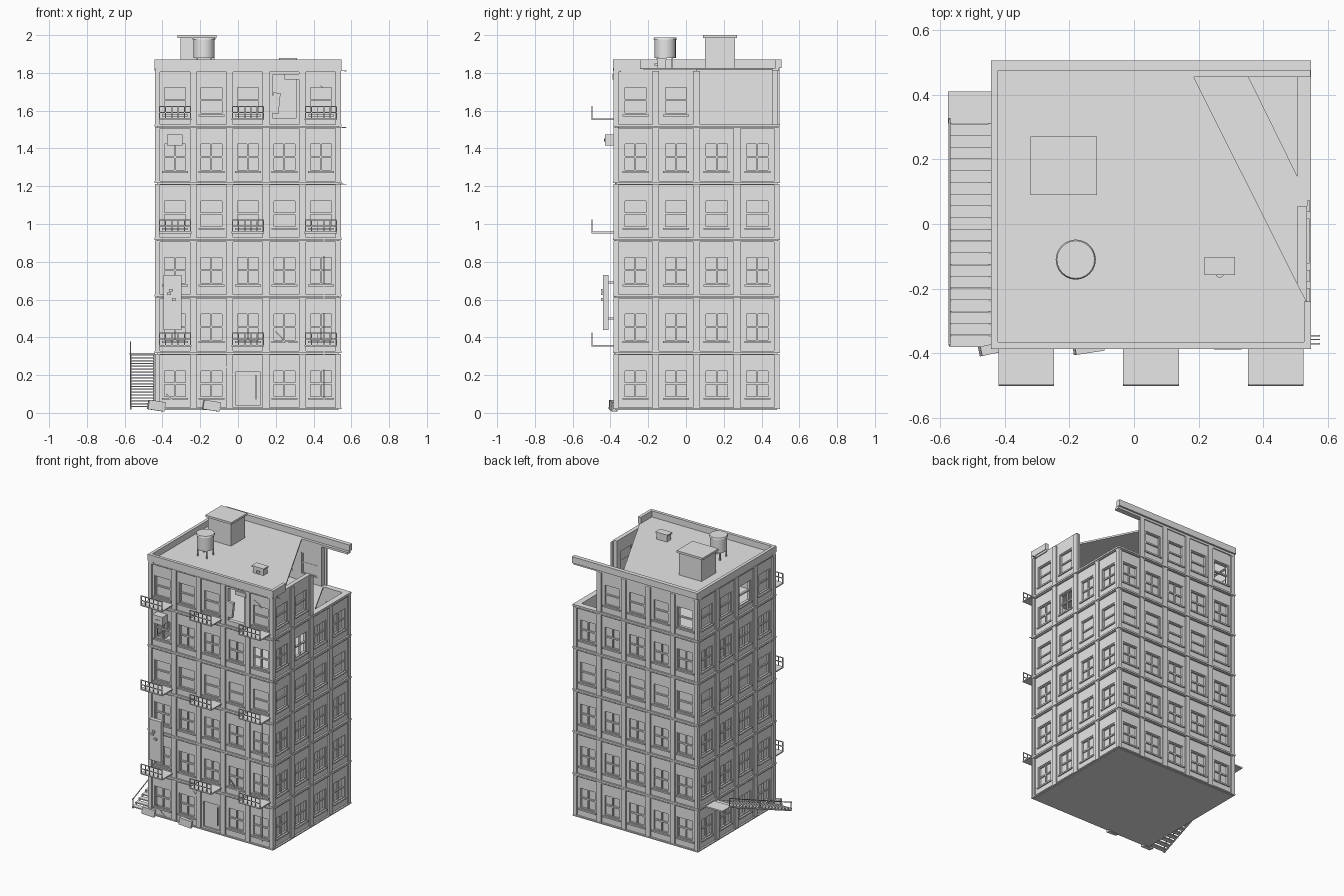
import bpy, bmesh, math
from mathutils import Matrix, Vector

if "Cube" in bpy.data.objects:
    bpy.data.objects.remove(bpy.data.objects["Cube"])

grey = bpy.data.materials.new("concrete_grey")
grey.use_nodes = True
grey.diffuse_color = (0.8, 0.8, 0.8, 1)
grey.node_tree.nodes["Principled BSDF"].inputs["Base Color"].default_value = (0.8, 0.8, 0.8, 1)

X0, X1, Y0, Y1 = -0.43, 0.535, -0.375, 0.485   # outer wall planes
BASE, STOREY, FLOORS, THICK = 0.02, 0.3, 6, 0.03
ROOF = BASE + STOREY * FLOORS
I = Matrix.Identity(4)
parts = {}


def part(name):
    return parts.setdefault(name, bmesh.new())


def box(name, x, y, z, m=I):
    """Box from three (low, high) ranges, placed by matrix m."""
    centre = Vector([(a + b) / 2 for a, b in (x, y, z)])
    size = [b - a for a, b in (x, y, z)]
    bmesh.ops.create_cube(part(name), size=1,
                          matrix=m @ Matrix.Translation(centre) @ Matrix.Diagonal((*size, 1)))


def bar(name, a, b, w=0.005):
    """Square bar between two points."""
    a, b = Vector(a), Vector(b)
    d = b - a
    m = Matrix.Translation((a + b) / 2) @ d.to_track_quat('Z', 'Y').to_matrix().to_4x4()
    box(name, (-w / 2, w / 2), (-w / 2, w / 2), (-d.length / 2, d.length / 2), m)


def slab(name, points, top, t=0.012):
    """Flat polygon slab with its upper face at top."""
    bm = part(name)
    face = bm.faces.new([bm.verts.new((x, y, top)) for x, y in points])
    ext = bmesh.ops.extrude_face_region(bm, geom=[face])
    for v in ext["geom"]:
        if isinstance(v, bmesh.types.BMVert):
            v.co.z -= t


def cylinder(name, centre, r1, r2, h, sides=24):
    bmesh.ops.create_cone(part(name), cap_ends=True, segments=sides, radius1=r1, radius2=r2,
                          depth=h, matrix=Matrix.Translation(centre))


def wall_frame(x, y, turn):
    return Matrix.Translation((x, y, 0)) @ Matrix.Rotation(math.radians(turn), 4, 'Z')


# Each wall: frame (u along wall, +y inward), length, bays, missing top bays, open windows (storey, bay)
LX, LY = X1 - X0, Y1 - Y0
walls = [
    ("front", wall_frame(X0, Y0, 0), LX, 5, (), {(4, 0), (4, 4)}),
    ("left", wall_frame(X1, Y0, 90), LY, 4, (2, 3), {(4, 1)}),
    ("back", wall_frame(X1, Y1, 180), LX, 5, (0,), {(5, 4)}),
    ("right", wall_frame(X0, Y1, 270), LY, 4, (), {(5, 2)}),
]


def window(side, m, c, hw, z0, z1, storey, is_open):
    """Recessed frame, sashes and pane."""
    f, name = 0.007, side + "_window_frames"
    mid = (z0 + z1) / 2
    box(name, (c - hw, c - hw + f), (0.004, 0.024), (z0, z1), m)
    box(name, (c + hw - f, c + hw), (0.004, 0.024), (z0, z1), m)
    for z in (z0, z1 - f):
        box(name, (c - hw, c + hw), (0.004, 0.024), (z, z + f), m)
    box(name, (c - hw, c + hw), (0.008, 0.022), (mid - 0.005, mid + 0.005), m)
    if storey not in (3, 5):
        box(name, (c - 0.004, c + 0.004), (0.008, 0.022), (z0, z1), m)
    box(side + "_window_sills", (c - hw - 0.006, c + hw + 0.006), (-0.008, 0.01),
        (z0 - 0.01, z0), m)
    if not is_open:
        box(side + "_window_panes", (c - hw, c + hw), (0.017, 0.02), (z0, z1), m)


# Walls, storey by storey and bay by bay
for side, m, length, bays, missing, opened in walls:
    w = length / bays
    for s in range(FLOORS):
        z0 = BASE + s * STOREY
        z1 = z0 + STOREY
        gone = missing if s == FLOORS - 1 else ()
        box(side + "_floor_bands", (-0.012, length + 0.012), (-0.012, THICK), (z0 - 0.004 * (s > 0), z0 + 0.008), m)
        if not gone:
            box(side + "_floor_bands", (-0.01, length + 0.01), (-0.01, THICK), (z1 - 0.014, z1 - 0.007), m)
        for b in range(bays):
            if b in gone:
                continue
            u0, u1, c = b * w, (b + 1) * w, (b + 0.5) * w
            hw, low, high = 0.063, z0 + 0.06, z0 + 0.21
            broken = side == "front" and (s, b) == (5, 3)
            door = side == "front" and (s, b) == (0, 2)
            if broken:
                low, high = z0 + 0.04, z0 + 0.27
            if door:
                low, high = z0 + 0.02, z0 + 0.2
            name = side + "_wall"
            box(name, (u0, c - hw), (0, THICK), (z0, z1), m)
            box(name, (c + hw, u1), (0, THICK), (z0, z1), m)
            box(name, (c - hw, c + hw), (0, THICK), (z0, low), m)
            box(name, (c - hw, c + hw), (0, THICK), (high, z1), m)
            if door:
                box("front_door", (c - hw, c + hw), (0.012, 0.02), (low, high), m)
                box("door_handle", (c + 0.04, c + 0.046), (0.004, 0.012), (low + 0.03, high - 0.02), m)
            elif not broken:
                window(side, m, c, hw, low, high, s, (s, b) in opened)
            # Pilasters beside the bay
            for u in (u0, u1):
                a, e = max(u - 0.018, -0.01), min(u + 0.018, length + 0.01)
                box(side + "_pilasters", (a, e), (-0.009, 0.001), (z0 + 0.008, z1 - 0.01), m)
    # Roof parapet, broken short on one side
    end = 0.135 if missing and side == "left" else length + 0.012
    out = 0.02 if side == "back" else 0.012
    box(side + "_parapet", (-0.012, end), (-out, 0.01), (ROOF + 0.005, ROOF + 0.05), m)
    box(side + "_parapet", (-0.01, end), (-0.007, THICK), (ROOF - 0.01, ROOF + 0.005), m)

# Floor slabs; the two highest are broken off at the back left corner
E = 0.002
corners = [(X0 + E, Y0 + E), (X1 - E, Y0 + E), (X1 - E, Y1 - E), (X0 + E, Y1 - E)]
for s in range(FLOORS - 1):
    slab("floor_slabs", corners, BASE + s * STOREY + 0.008)
slab("top_floor_slab", corners[:2] + [(X1 - E, 0.09), (0.34, Y1 - E)] + corners[3:], ROOF - STOREY + 0.008)
slab("roof_slab", corners[:2] + [(X1 - E, -0.24), (0.17, Y1 - E)] + corners[3:], ROOF + 0.006)

# Stair house on the roof
box("stair_house", (-0.305, -0.125), (0.1, 0.26), (ROOF, 1.99))
box("stair_house_cap", (-0.32, -0.115), (0.09, 0.27), (1.985, 2.0))

# Water tank on legs
tank = Vector((-0.18, -0.11, 0))
cylinder("water_tank", tank + Vector((0, 0, 1.93)), 0.056, 0.056, 0.1)
cylinder("water_tank_lid", tank + Vector((0, 0, 1.983)), 0.062, 0.058, 0.01)
for dx in (-0.036, 0.036):
    for dy in (-0.036, 0.036):
        bar("water_tank_legs", tank + Vector((dx, dy, ROOF)), tank + Vector((dx, dy, 1.885)), 0.008)

# Roof cooling unit
box("roof_cooler", (0.225, 0.305), (-0.15, -0.105), (ROOF, 1.872))
box("roof_cooler_lid", (0.218, 0.312), (-0.157, -0.102), (1.868, 1.878))
cylinder("roof_cooler_fan", (0.265, -0.152, 1.845), 0.014, 0.014, 0.012, 12)

# Balconies on every second storey, rail along the outer edge
for s in (1, 3, 5):
    z = BASE + s * STOREY + 0.035
    for b in (0, 2, 4):
        c = X0 + (b + 0.5) * LX / 5
        box("balcony_floors", (c - 0.086, c + 0.086), (-0.5, Y0), (z - 0.004, z + 0.004))
        for h in (0.035, 0.067):
            bar("balcony_rails", (c - 0.084, -0.497, z + h), (c + 0.084, -0.497, z + h))
        for i in range(6):
            x = c - 0.082 + i * 0.0328
            bar("balcony_rails", (x, -0.497, z), (x, -0.497, z + 0.067))

# Outside stair with landing and handrail
STEPS = 19
for i in range(STEPS):
    y, z = -0.38 + i * 0.0363, 0.03 + i * 0.0152
    box("stair_treads", (-0.57, -0.442), (y, y + 0.036), (z, z + 0.007))
for x in (-0.568, -0.446):
    bar("stair_stringers", (x, -0.375, 0.022), (x, 0.315, 0.308), 0.008)
box("stair_landing", (-0.575, -0.44), (0.31, 0.41), (0.308, 0.318))
bar("stair_handrail", (-0.57, -0.375, 0.08), (-0.57, 0.325, 0.375))
for y, z in ((-0.37, 0.03), (-0.02, 0.17), (0.325, 0.31)):
    bar("stair_handrail", (-0.57, y, z), (-0.57, y, z + 0.06))

# Blank hanging sign with brackets
box("hanging_sign", (-0.395, -0.3), (-0.44, -0.41), (0.44, 0.73))
for z in (0.5, 0.69):
    bar("sign_brackets", (-0.345, -0.42, z), (-0.345, Y0, z), 0.01)
for x, z in ((-0.365, 0.63), (-0.34, 0.6), (-0.355, 0.65)):
    box("sign_fixings", (x - 0.01, x + 0.01), (-0.45, -0.438), (z - 0.007, z + 0.007))

# Window cooling unit
box("window_cooler", (-0.375, -0.295), (-0.43, Y0 + 0.01), (1.415, 1.475))
bar("window_cooler_vent", (-0.35, -0.431, 1.44), (-0.32, -0.431, 1.45), 0.006)


# Rubble: fallen and loose chunks
def chunk(centre, size, tilt, turn):
    m = (Matrix.Translation(centre) @ Matrix.Rotation(turn, 4, 'Z') @ Matrix.Rotation(tilt, 4, 'Y'))
    box("rubble", *[(-v / 2, v / 2) for v in size], m)


chunk((-0.432, -0.385, 0.038), (0.09, 0.03, 0.05), 0.15, 0.2)
chunk((-0.14, -0.386, 0.038), (0.09, 0.025, 0.05), 0.15, 0.15)
chunk((0.29, -0.378, 1.78), (0.085, 0.02, 0.028), 0, 0)
chunk((0.2, -0.365, 1.64), (0.04, 0.02, 0.11), 0.1, 0)

# Cracks as thin zigzag strips, and a hanging cable
for path in ([(0.2, 0.43), (0.23, 0.4), (0.24, 0.38), (0.28, 0.355)],
             [(-0.09, 0.27), (-0.06, 0.24), (-0.05, 0.22), (-0.02, 0.2)],
             [(-0.38, 0.1), (-0.36, 0.08), (-0.34, 0.05), (-0.31, 0.03)],
             [(0.39, 1.76), (0.43, 1.74), (0.45, 1.72)]):
    for (xa, za), (xb, zb) in zip(path, path[1:]):
        bar("wall_cracks", (xa, Y0 - 0.001, za), (xb, Y0 - 0.001, zb), 0.006)
bar("hanging_cable", (0.455, -0.379, 0.06), (0.455, -0.379, 0.92), 0.004)

# Bent reinforcing rods at the front corner
for y, z in ((-0.345, 1.81), (-0.357, 1.51), (-0.37, 1.21)):
    bar("reinforcing_rods", (0.5, y, z + 0.005), (0.575, y, z), 0.004)

# Turn every collected part into an object
for name, bm in parts.items():
    bmesh.ops.recalc_face_normals(bm, faces=bm.faces[:])
    mesh = bpy.data.meshes.new(name)
    bm.to_mesh(mesh)
    bm.free()
    mesh.materials.append(grey)
    obj = bpy.data.objects.new(name, mesh)
    bpy.context.collection.objects.link(obj)
    if name.startswith("water_tank"):
        for p in mesh.polygons:
            p.use_smooth = len(p.vertices) == 4 and abs(p.normal.z) < 0.9 and "legs" not in name
